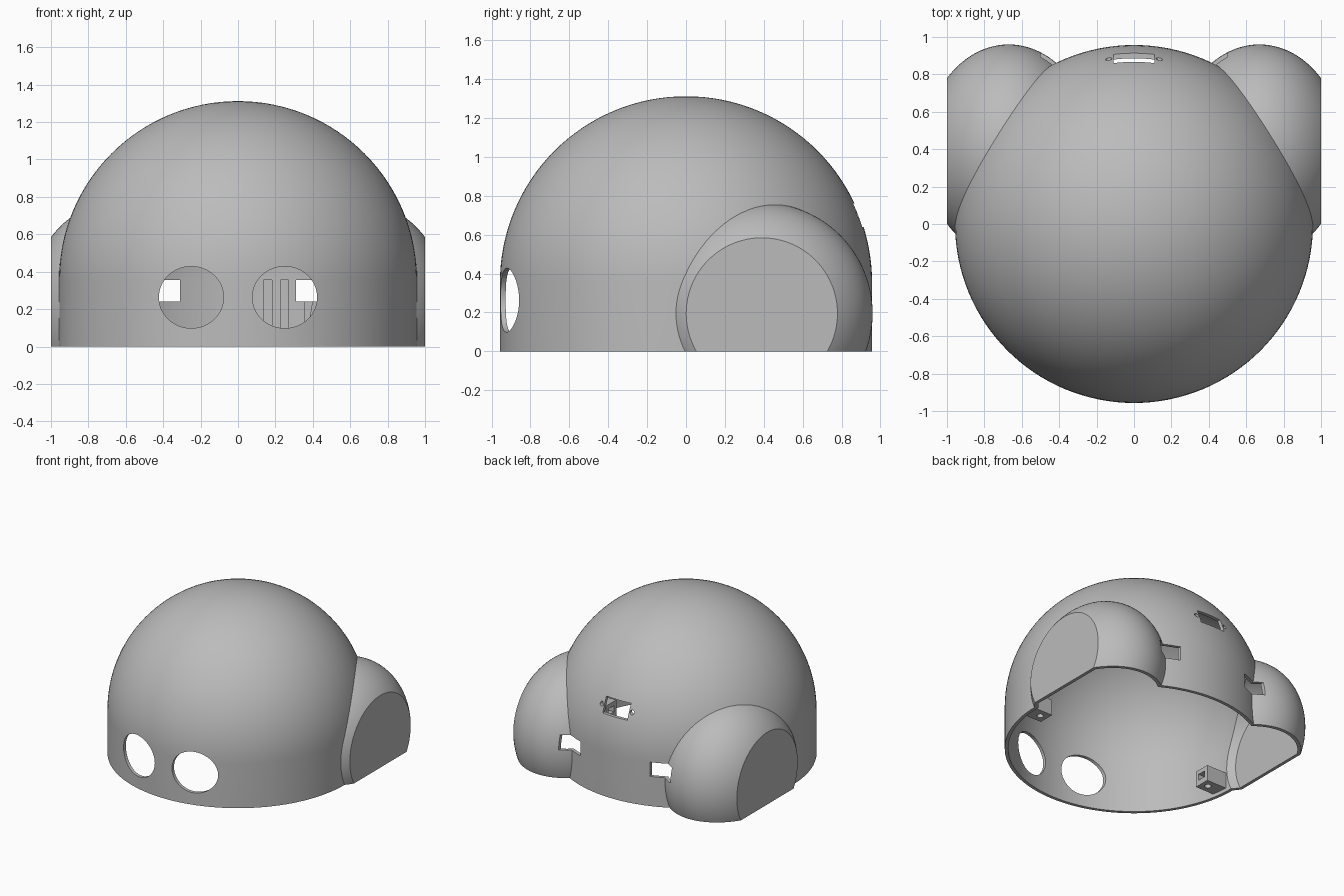
import bpy, bmesh, math
from mathutils import Matrix, Vector

if "Cube" in bpy.data.objects:
    bpy.data.objects.remove(bpy.data.objects["Cube"], do_unlink=True)

R, H, WALL = 0.957, 0.355, 0.026          # dome radius, straight wall height, shell thickness
POD = Vector((0.67, 0.39, 0.195))         # centre of the side pod

grey = bpy.data.materials.new("plain_grey")
grey.use_nodes = True
grey.diffuse_color = (0.5, 0.5, 0.5, 1)
grey.node_tree.nodes["Principled BSDF"].inputs["Base Color"].default_value = (0.5, 0.5, 0.5, 1)


def finish(name, bm):
    bmesh.ops.recalc_face_normals(bm, faces=bm.faces)
    mesh = bpy.data.meshes.new(name)
    bm.to_mesh(mesh)
    bm.free()
    mesh.materials.append(grey)
    obj = bpy.data.objects.new(name, mesh)
    bpy.context.collection.objects.link(obj)
    return obj


def clip(bm, co, normal):
    """Cut away everything beyond a plane and cap the cut."""
    geom = bm.verts[:] + bm.edges[:] + bm.faces[:]
    cut = bmesh.ops.bisect_plane(bm, geom=geom, plane_co=co, plane_no=normal, clear_outer=True)
    edges = [e for e in cut["geom_cut"] if isinstance(e, bmesh.types.BMEdge)]
    bmesh.ops.contextual_create(bm, geom=edges)


def dome(name, radius, bottom):
    """Half sphere on a straight wall, spun from a profile."""
    bm = bmesh.new()
    pts = [(0, 0, bottom), (radius, 0, bottom)]
    for i in range(33):
        a = math.pi / 2 * i / 32
        pts.append((radius * math.cos(a), 0, H + radius * math.sin(a)))
    verts = [bm.verts.new(p) for p in pts]
    edges = [bm.edges.new(pair) for pair in zip(verts, verts[1:])]
    bmesh.ops.spin(bm, geom=verts + edges, cent=(0, 0, 0), axis=(0, 0, 1),
                   angle=2 * math.pi, steps=128, use_merge=True)
    bmesh.ops.remove_doubles(bm, verts=bm.verts, dist=1e-4)
    return finish(name, bm)


def pod(name, side, inset, bottom):
    """Ellipsoid cut flat at the outer side and at the bottom."""
    bm = bmesh.new()
    bmesh.ops.create_uvsphere(bm, u_segments=96, v_segments=48, radius=1)
    size = Matrix.Diagonal((0.452 - inset, 0.57 - inset, 0.57 - inset, 1))
    place = Matrix.Translation((side * POD.x, POD.y, POD.z))
    bm.transform(place @ size @ Matrix.Rotation(math.pi / 2, 4, "Y"))
    clip(bm, (side * (1 - inset), 0, 0), (side, 0, 0))
    clip(bm, (0, 0, bottom), (0, 0, -1))
    return finish(name, bm)


def box(name, lo, hi):
    bm = bmesh.new()
    bmesh.ops.create_cube(bm, size=1)
    lo, hi = Vector(lo), Vector(hi)
    bm.transform(Matrix.Translation((lo + hi) / 2) @ Matrix.Diagonal((*(hi - lo), 1)))
    return finish(name, bm)


def rod(name, centre, rx, rz, length, axis="Y"):
    """Elliptic cylinder along y or z."""
    bm = bmesh.new()
    bmesh.ops.create_cone(bm, cap_ends=True, segments=64, radius1=1, radius2=1, depth=length)
    turn = Matrix.Rotation(math.pi / 2, 4, "X") if axis == "Y" else Matrix()
    bm.transform(Matrix.Translation(centre) @ turn @ Matrix.Diagonal((rx, rz, 1, 1)))
    return finish(name, bm)


def combine(target, tool, operation):
    mod = target.modifiers.new("combine", "BOOLEAN")
    mod.operation, mod.solver, mod.object = operation, "EXACT", tool
    bpy.context.view_layer.objects.active = target
    bpy.ops.object.modifier_apply(modifier=mod.name)
    bpy.data.objects.remove(tool, do_unlink=True)


def smooth(obj):
    bpy.ops.object.select_all(action="DESELECT")
    obj.select_set(True)
    bpy.context.view_layer.objects.active = obj
    bpy.ops.object.shade_smooth_by_angle(angle=math.radians(25))


# Outer body and matching cavity
shell = dome("helmet_shell", R, 0)
cavity = dome("cavity", R - WALL, -0.1)
for s in (-1, 1):
    combine(shell, pod("pod", s, 0, 0), "UNION")
    combine(cavity, pod("pod_cavity", s, WALL, -0.15), "UNION")
combine(shell, cavity, "DIFFERENCE")

# Eye holes, rear side slots and screw holes
for s in (-1, 1):
    combine(shell, rod("eye_cut", (s * 0.25, -0.85, 0.263), 0.173, 0.165, 0.5), "DIFFERENCE")
    x = sorted((s * 0.31, s * 0.5))
    combine(shell, box("slot_cut", (x[0], 0.75, 0.24), (x[1], 1.1, 0.355)), "DIFFERENCE")
    combine(shell, rod("screw_cut", (s * 0.135, 0.9, 0.7), 0.017, 0.017, 0.2), "DIFFERENCE")

# Rear connector opening
combine(shell, box("connector_cut", (-0.11, 0.75, 0.64), (0.11, 1.1, 0.76)), "DIFFERENCE")
smooth(shell)

# Inner mounting brackets with a nut pocket and a bolt hole
for s, side in ((1, "left"), (-1, "right")):
    x = sorted((s * 0.75, s * 0.935))
    bracket = box(side + "_bracket", (x[0], -0.18, 0.03), (x[1], -0.05, 0.16))
    x = sorted((s * 0.7, s * 0.85))
    combine(bracket, box("pocket_cut", (x[0], -0.15, 0.075), (x[1], -0.08, 0.125)), "DIFFERENCE")
    combine(bracket, rod("bolt_cut", (s * 0.81, -0.115, 0.05), 0.025, 0.025, 0.1, "Z"), "DIFFERENCE")
    smooth(bracket)
